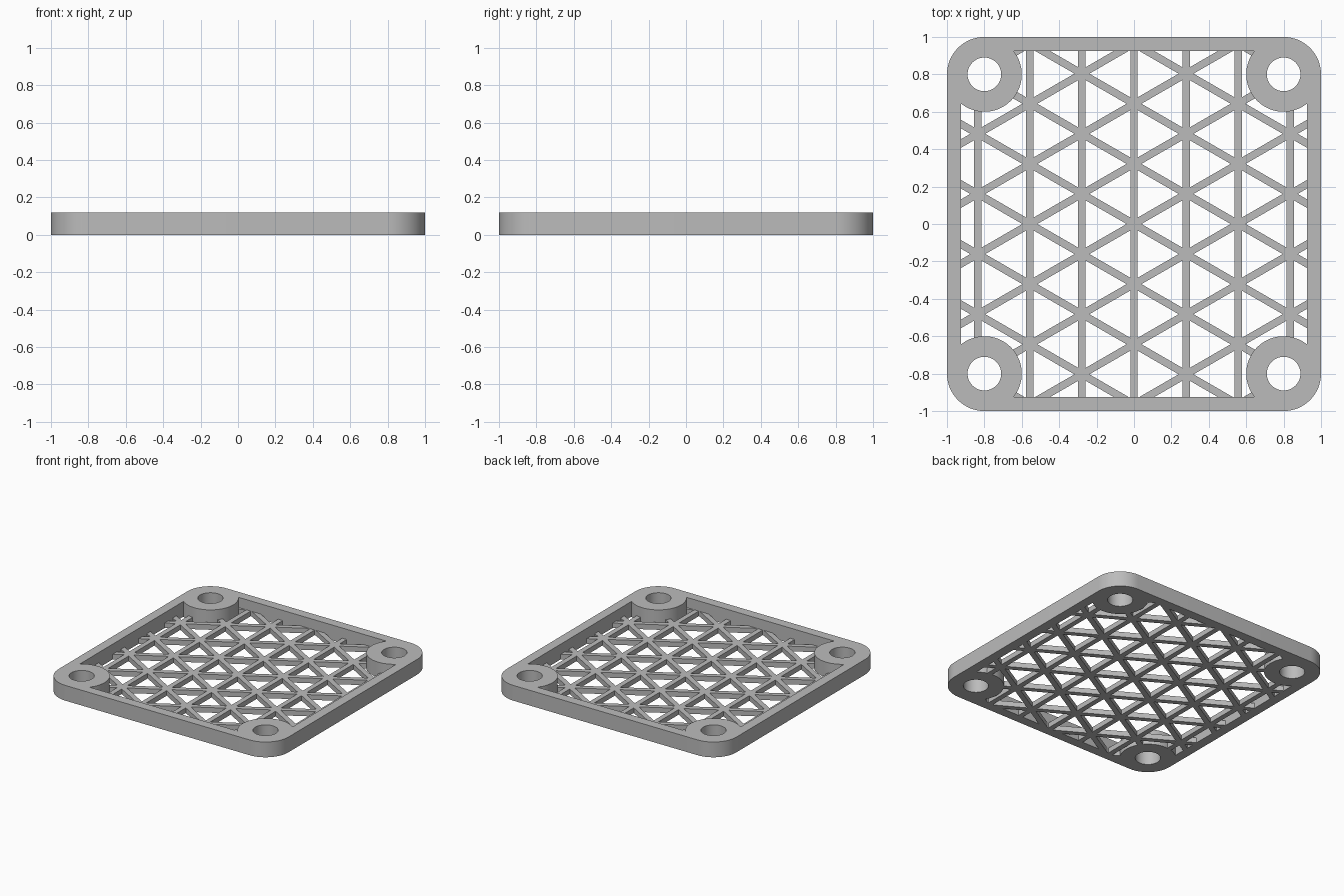
import bpy
from math import sin, cos, pi, asin, sqrt

if "Cube" in bpy.data.objects:
    bpy.data.objects.remove(bpy.data.objects["Cube"])

HEIGHT, MESH_HEIGHT = 0.12, 0.04
BOSS, RADIUS, HOLE, INNER = 0.8, 0.2, 0.09, 0.925
PITCH, BAR = 0.3215, 0.04
COLUMN = PITCH * sqrt(3) / 2

grey = bpy.data.materials.new("plain grey")
grey.use_nodes = True
colour = (0.5, 0.5, 0.5, 1)
grey.diffuse_color = colour
grey.node_tree.nodes["Principled BSDF"].inputs["Base Color"].default_value = colour


def arc(cx, cy, r, start, end, steps):
    angles = [start + (end - start) * i / steps for i in range(steps + 1)]
    return [(cx + r * cos(a), cy + r * sin(a)) for a in angles]


def prisms(name, outlines, z0, z1):
    """Extrude counter-clockwise outlines into one object."""
    verts, faces = [], []
    for pts in outlines:
        b, n = len(verts), len(pts)
        verts += [(x, y, z) for z in (z0, z1) for x, y in pts]
        faces.append([b + i for i in reversed(range(n))])
        faces.append([b + n + i for i in range(n)])
        faces += [[b + i, b + (i + 1) % n, b + n + (i + 1) % n, b + n + i] for i in range(n)]
    mesh = bpy.data.meshes.new(name)
    mesh.from_pydata(verts, [], faces)
    mesh.materials.append(grey)
    obj = bpy.data.objects.new(name, mesh)
    bpy.context.collection.objects.link(obj)
    return obj


def cut(obj, cutter):
    """Subtract the cutter and discard it."""
    mod = obj.modifiers.new("cut", "BOOLEAN")
    mod.operation, mod.solver, mod.object = "DIFFERENCE", "EXACT", cutter
    cutter.hide_render = True
    bpy.ops.object.select_all(action="DESELECT")
    bpy.context.view_layer.objects.active = obj
    obj.select_set(True)
    bpy.ops.object.modifier_apply(modifier=mod.name)
    bpy.data.objects.remove(cutter)


# Outlines: rounded outer edge, and an opening that wraps round each corner boss
outer, opening, holes = [], [], []
meet = asin((INNER - BOSS) / RADIUS)
for k, (sx, sy) in enumerate([(1, 1), (-1, 1), (-1, -1), (1, -1)]):
    cx, cy, turn = sx * BOSS, sy * BOSS, k * pi / 2
    outer += arc(cx, cy, RADIUS, turn, turn + pi / 2, 16)
    opening += arc(cx, cy, RADIUS, turn + 1.5 * pi + meet, turn + pi - meet, 28)
    holes.append(arc(cx, cy, HOLE, 0, 2 * pi, 48)[:-1])

# Frame with corner bosses and screw holes
frame = prisms("frame", [outer], 0, HEIGHT)
cut(frame, prisms("opening_cutter", [opening], -0.1, HEIGHT + 0.1))
cut(frame, prisms("hole_cutter", holes, -0.1, HEIGHT + 0.1))

# Low lattice: a plate pierced by a grid of triangles
triangles = []
r = PITCH / sqrt(3) - BAR
for i in range(-4, 4):
    for j in range(-4, 5):
        right_y = (j + (i + 1) % 2 / 2) * PITCH
        left_y = (j + i % 2 / 2) * PITCH
        for x, y, a in ((i + 1 / 3, right_y, 0), (i + 2 / 3, left_y, pi)):
            triangles.append(arc(x * COLUMN, y, r, a, a + 2 * pi, 3)[:-1])
lattice = prisms("lattice", [opening], 0, MESH_HEIGHT)
cut(lattice, prisms("triangle_cutter", triangles, -0.1, MESH_HEIGHT + 0.1))

# Smooth the round walls, keep the edges crisp
for obj in (frame, lattice):
    bpy.ops.object.select_all(action="DESELECT")
    bpy.context.view_layer.objects.active = obj
    obj.select_set(True)
    bpy.ops.object.shade_smooth_by_angle(angle=pi / 6)
